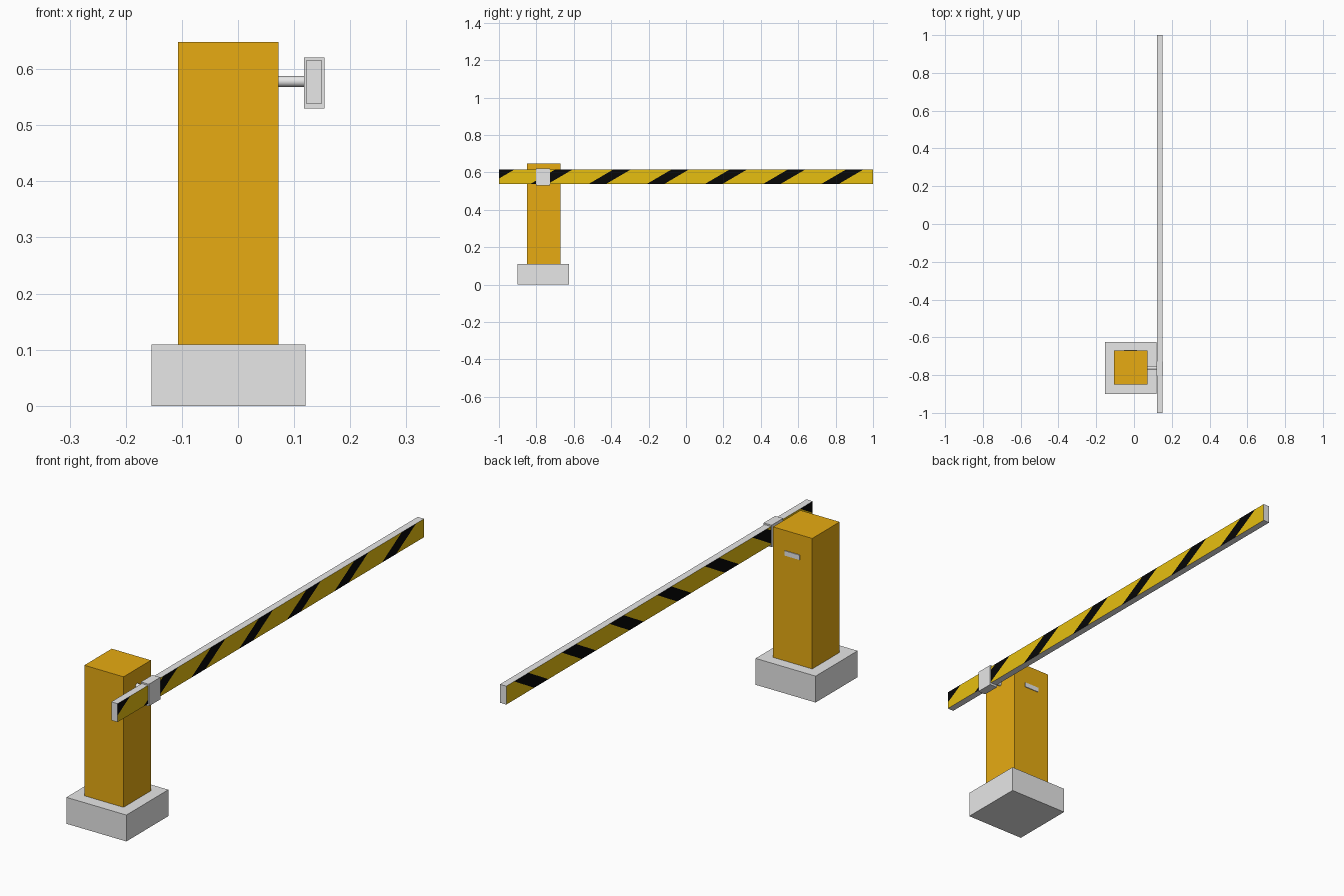
import bpy, bmesh, math
from mathutils import Vector

if "Cube" in bpy.data.objects:
    bpy.data.objects.remove(bpy.data.objects["Cube"])


def material(name, rgb):
    m = bpy.data.materials.new(name)
    m.diffuse_color = (*rgb, 1)
    return m


GREY = material("light grey", (0.6, 0.6, 0.6))
GREY.diffuse_color = (0.8, 0.8, 0.8, 1)
ORANGE = material("amber paint", (0.8, 0.41, 0.006))
YELLOW = material("yellow paint", (0.8, 0.52, 0.005))
BLACK = material("black paint", (0.002, 0.002, 0.002))


def box(name, lo, hi, *mats):
    """Axis-aligned box between two corners."""
    bm = bmesh.new()
    bmesh.ops.create_cube(bm, size=1)
    for v in bm.verts:
        v.co = Vector([(a + b) / 2 + c * (b - a) for a, b, c in zip(lo, hi, v.co)])
    me = bpy.data.meshes.new(name)
    bm.to_mesh(me)
    bm.free()
    ob = bpy.data.objects.new(name, me)
    bpy.context.collection.objects.link(ob)
    for m in mats:
        me.materials.append(m)
    return ob


# Plinth, cabinet and the small plate on the cabinet's back
box("base", (-0.154, -0.90, 0), (0.12, -0.626, 0.109), GREY)
box("post", (-0.107, -0.85, 0.109), (0.072, -0.671, 0.648), ORANGE)
box("back_plate", (-0.052, -0.672, 0.545), (0.017, -0.668, 0.565), GREY)

# Pivot axle
bpy.ops.mesh.primitive_cylinder_add(vertices=32, radius=0.0095, depth=0.06,
                                    location=(0.096, -0.762, 0.578),
                                    rotation=(0, math.pi / 2, 0))
axle = bpy.context.object
axle.name = "axle"
axle.data.materials.append(GREY)
bpy.ops.object.shade_smooth_by_angle()

# Clamp holding the arm
box("arm_clamp", (0.118, -0.802, 0.53), (0.154, -0.727, 0.621), GREY)

# Arm, sliced by slanted planes into stripes
Z0, Z1 = 0.539, 0.615
SLANT = 0.13 / (Z1 - Z0)
PERIOD, WIDTH, START = 0.311, 0.093, -1.141
arm = box("barrier_arm", (0.121, -1, Z0), (0.15, 1, Z1), GREY, YELLOW, BLACK)
bm = bmesh.new()
bm.from_mesh(arm.data)
for i in range(7):
    for offset in (0, WIDTH):
        y = START + i * PERIOD + offset
        bmesh.ops.bisect_plane(bm, geom=bm.verts[:] + bm.edges[:] + bm.faces[:],
                               plane_co=(0, y, Z0), plane_no=(0, 1, -SLANT))
bm.normal_update()
for f in bm.faces:
    if abs(f.normal.x) > 0.9:      # only the two broad sides are striped
        c = f.calc_center_median()
        phase = (c.y - SLANT * (c.z - Z0) - START) % PERIOD
        f.material_index = 2 if phase < WIDTH else 1
bm.to_mesh(arm.data)
bm.free()

for m in bpy.data.materials:
    if m.users and not m.is_grease_pencil:
        m.use_nodes = True
        m.node_tree.nodes["Principled BSDF"].inputs["Base Color"].default_value = m.diffuse_color
